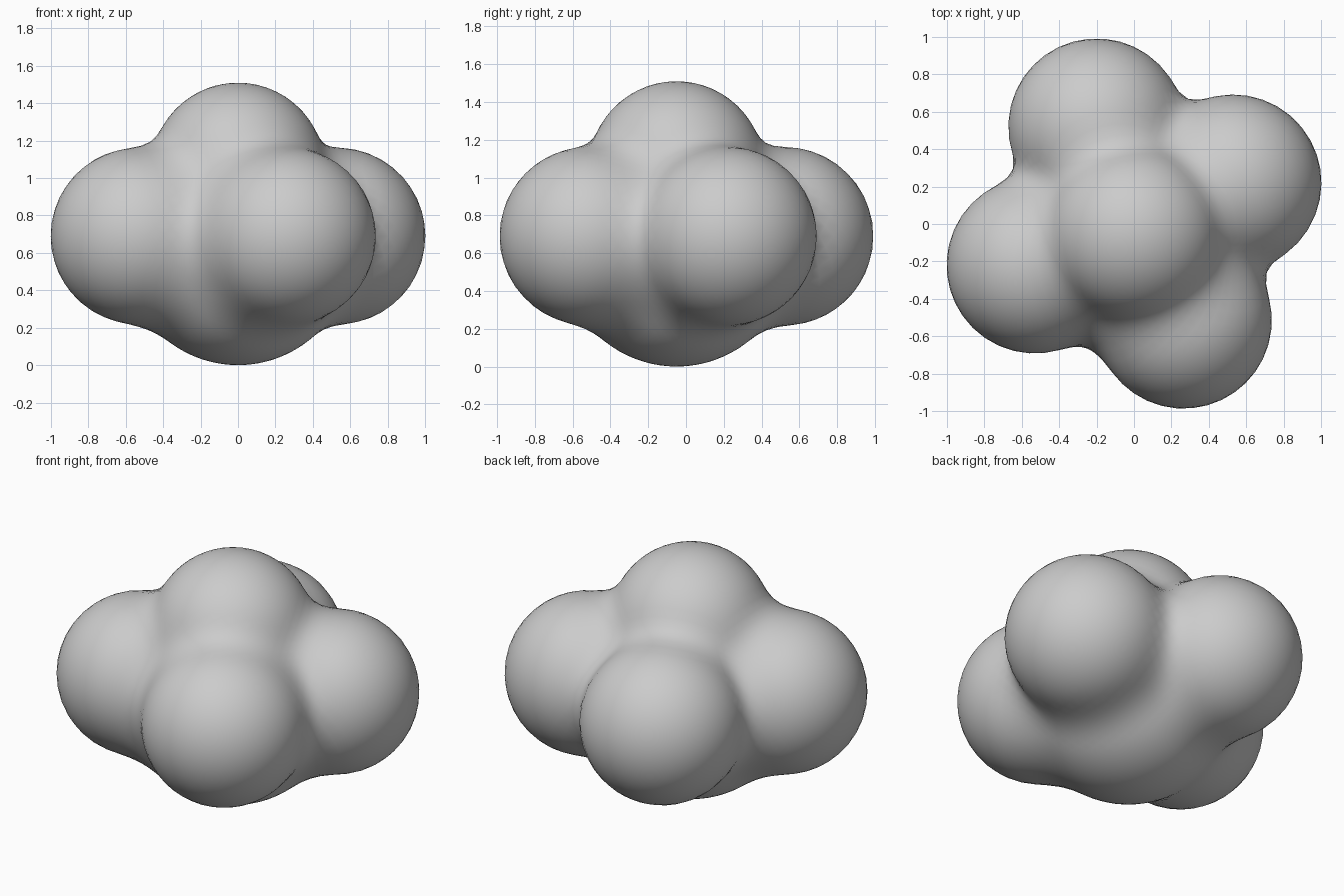
import bpy, bmesh
from mathutils import Vector

if "Cube" in bpy.data.objects:
    bpy.data.objects.remove(bpy.data.objects["Cube"])

# Core, crown and four side lobes: centre and radius
CORE = Vector((0, -0.03, 0.69))
BALLS = [(Vector((0, -0.05, 0.61)), 0.61), (Vector((0, -0.05, 1.045)), 0.465)]
for x, y in ((-0.2, 0.52), (0.53, 0.22), (-0.53, -0.22), (0.265, -0.515)):
    BALLS.append((Vector((x, y, 0.69)), 0.472))
BLEND = 0.15


def field(p):
    """Smoothly blended distance to all balls."""
    d = 10.0
    for c, r in BALLS:
        e = (p - c).length - r
        h = max(BLEND - abs(d - e), 0) / BLEND
        d = min(d, e) - h * h * BLEND / 4
    return d


def surface_point(direction):
    """March inward from outside until the blended surface is met."""
    t = 1.6
    for _ in range(60):
        step = field(CORE + direction * t)
        t -= step * 0.9
        if abs(step) < 0.0005:
            break
    return CORE + direction * t


# Lobed cloud body, shrink-wrapped from a fine icosphere
bm = bmesh.new()
bmesh.ops.create_icosphere(bm, subdivisions=5, radius=1)
for v in bm.verts:
    v.co = surface_point(v.co.normalized())
for f in bm.faces:
    f.smooth = True
mesh = bpy.data.meshes.new("cloud_body")
bm.to_mesh(mesh)
bm.free()
body = bpy.data.objects.new("cloud_body", mesh)
bpy.context.collection.objects.link(body)
